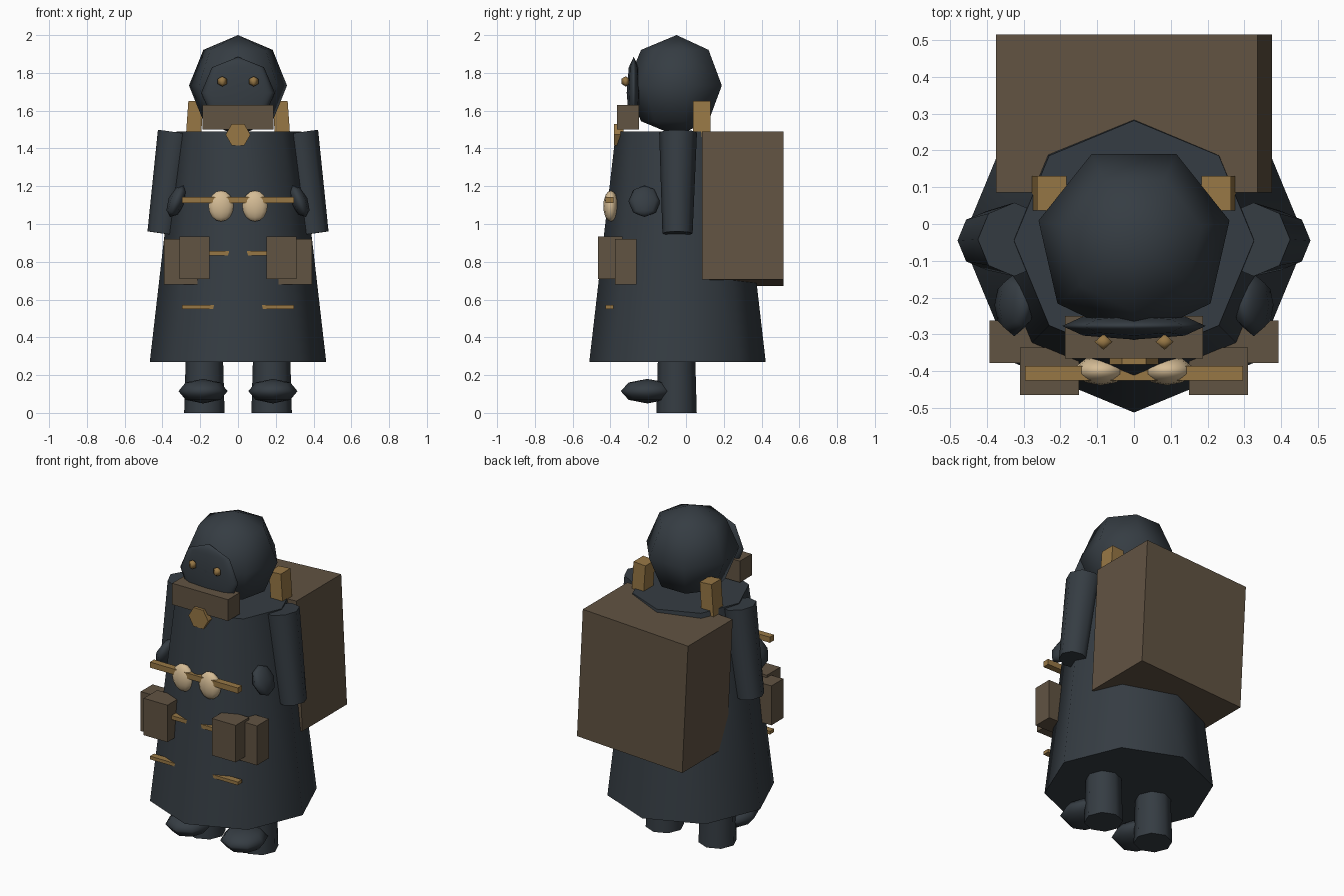
import bpy, math
from mathutils import Vector

if "Cube" in bpy.data.objects:
    bpy.data.objects.remove(bpy.data.objects["Cube"])


def material(name, rgb):
    m = bpy.data.materials.new(name)
    m.diffuse_color = (*rgb, 1)
    m.use_nodes = True
    m.node_tree.nodes["Principled BSDF"].inputs["Base Color"].default_value = m.diffuse_color
    return m


CLOTH = material("dark_slate_cloth", (0.036, 0.046, 0.056))
LEATHER = material("brown_leather", (0.120, 0.087, 0.055))
BRASS = material("brass", (0.31, 0.185, 0.06))
BONE = material("bone", (0.66, 0.50, 0.30))


def finish(name, mat, smooth=True):
    ob = bpy.context.object
    ob.name = name
    ob.data.materials.append(mat)
    if smooth:
        bpy.ops.object.shade_smooth_by_angle(angle=math.radians(60))
    return ob


def box(name, mat, lo, hi, tilt=0.0):
    """Box between two corners, tilted about the y axis through its centre."""
    lo, hi = Vector(lo), Vector(hi)
    bpy.ops.mesh.primitive_cube_add(size=1, location=(lo + hi) / 2, rotation=(0, tilt, 0))
    bpy.context.object.scale = hi - lo
    return finish(name, mat, False)


def ball(name, mat, loc, radii, segments=8, rings=4, rot=(0, 0, 0)):
    bpy.ops.mesh.primitive_uv_sphere_add(segments=segments, ring_count=rings, radius=1,
                                         location=loc, rotation=rot)
    bpy.context.object.scale = radii
    return finish(name, mat)


def taper(name, mat, bottom, top, r_bottom, r_top, sides=8):
    """Tapered cylinder between two points."""
    a, b = Vector(bottom), Vector(top)
    bpy.ops.mesh.primitive_cone_add(vertices=sides, radius1=r_bottom, radius2=r_top,
                                    depth=(b - a).length, location=(a + b) / 2)
    bpy.context.object.rotation_euler = Vector((0, 0, 1)).rotation_difference(b - a).to_euler()
    return finish(name, mat)


# Coat, hooded head and face mask
taper("coat", CLOTH, (0, -0.045, 0.27), (0, -0.045, 1.49), 0.467, 0.326)
ball("hood", CLOTH, (0, -0.05, 1.733), (0.266, 0.266, 0.267), 7, 4, (0, 0, math.pi))
ball("face_mask", CLOTH, (0, -0.277, 1.695), (0.195, 0.037, 0.19))

# Collar block and hexagonal clasp
box("collar", LEATHER, (-0.188, -0.365, 1.50), (0.188, -0.25, 1.63))
bpy.ops.mesh.primitive_cylinder_add(vertices=6, radius=0.066, depth=0.05,
                                    location=(0, -0.357, 1.473), rotation=(math.pi / 2, 0, 0))
bpy.context.object.rotation_euler = (math.pi / 2, math.pi / 6, 0)
finish("clasp", BRASS, False)

# Leaning backpack
box("backpack", LEATHER, (-0.355, 0.085, 0.688), (0.355, 0.515, 1.472), -0.05)

# Crossbars on the coat front
for z, h in ((1.127, 0.034), (0.845, 0.024), (0.561, 0.02)):
    box("toggle_bar", BRASS, (-0.296, -0.425, z - h / 2), (0.296, -0.385, z + h / 2))

# Mirrored parts
for side, s in (("left", -1), ("right", 1)):
    ball(side + "_eye", BRASS, (s * 0.083, -0.32, 1.755), (0.028, 0.025, 0.027), 4, 2)
    ball(side + "_bead", BONE, (s * 0.09, -0.398, 1.095), (0.07, 0.04, 0.082), 10, 8)
    taper(side + "_arm", CLOTH, (s * 0.40, -0.045, 0.95), (s * 0.325, -0.042, 1.485), 0.08, 0.1)
    ball(side + "_hand", CLOTH, (s * 0.325, -0.22, 1.12), (0.045, 0.085, 0.09), 8, 4,
         (0, -s * 0.4, 0))
    taper(side + "_leg", CLOTH, (s * 0.178, -0.05, 0), (s * 0.178, -0.05, 0.32), 0.107, 0.098)
    ball(side + "_foot", CLOTH, (s * 0.185, -0.205, 0.115), (0.13, 0.14, 0.065))
    for name, x0, x1, y0, y1, z0, z1 in (
            ("inner_pouch", 0.15, 0.31, -0.465, -0.335, 0.71, 0.935),
            ("outer_pouch", 0.215, 0.392, -0.377, -0.262, 0.68, 0.92)):
        xs = sorted((s * x0, s * x1))
        box(side + "_" + name, LEATHER, (xs[0], y0, z0), (xs[1], y1, z1))
    xs = sorted((s * 0.192, s * 0.272))
    box(side + "_strap", BRASS, (xs[0], 0.037, 1.39), (xs[1], 0.13, 1.65), -s * 0.07)
